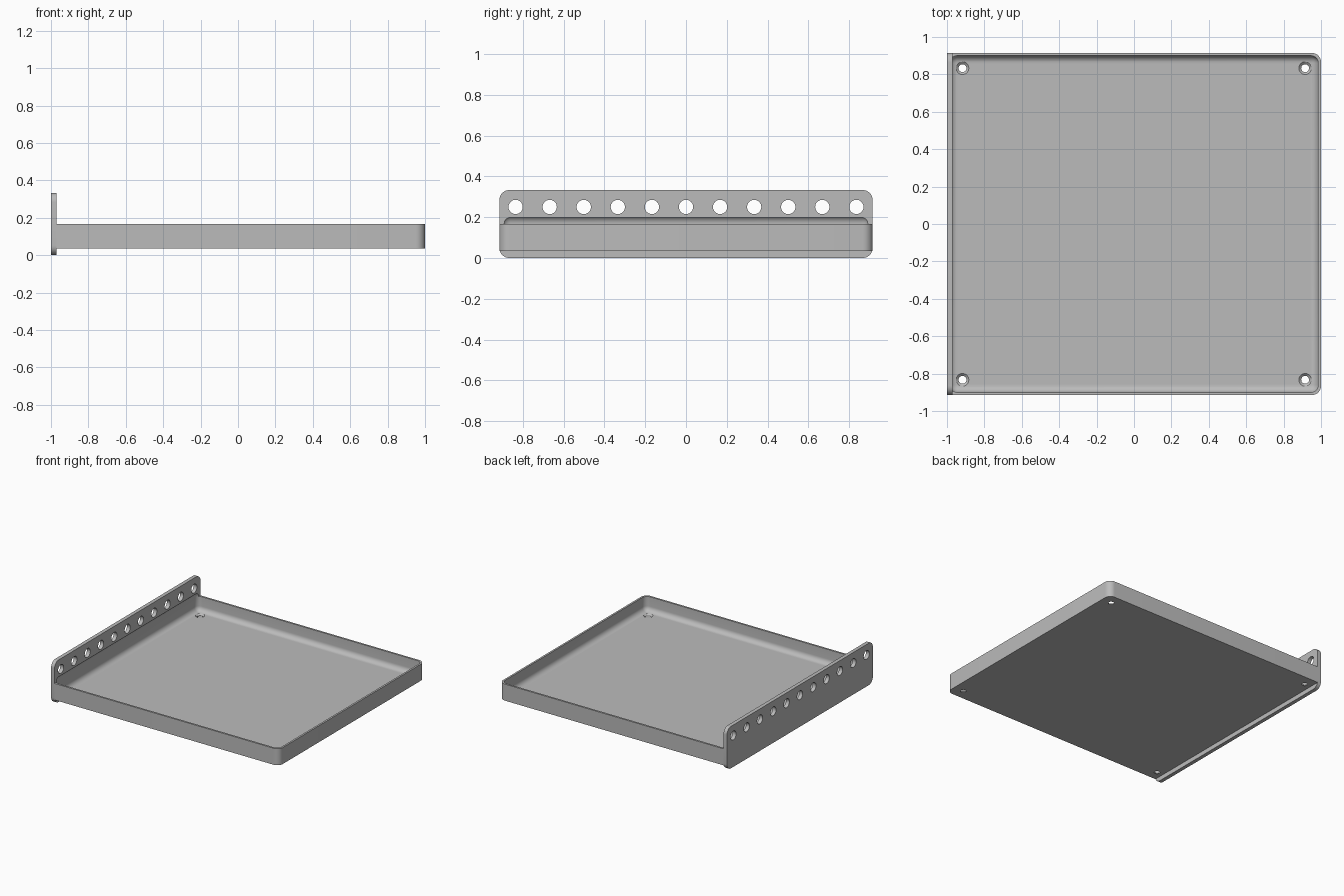
import bpy
import bmesh
from math import pi, radians
from mathutils import Matrix, Vector

if "Cube" in bpy.data.objects:
    bpy.data.objects.remove(bpy.data.objects["Cube"])

grey = bpy.data.materials.new("plain grey")
grey.use_nodes = True
grey.diffuse_color = (0.5, 0.5, 0.5, 1)
grey.node_tree.nodes["Principled BSDF"].inputs["Base Color"].default_value = (0.5, 0.5, 0.5, 1)


def finish(name, bm):
    """Turn a bmesh into a grey object."""
    bmesh.ops.recalc_face_normals(bm, faces=bm.faces)
    mesh = bpy.data.meshes.new(name)
    bm.to_mesh(mesh)
    bm.free()
    mesh.materials.append(grey)
    obj = bpy.data.objects.new(name, mesh)
    bpy.context.collection.objects.link(obj)
    return obj


def rounded_box(name, low, high, radius, pick):
    """Box between two corners; edges chosen by pick(direction, middle) are rounded."""
    low, high = Vector(low), Vector(high)
    bm = bmesh.new()
    bmesh.ops.create_cube(bm, size=1)
    bmesh.ops.scale(bm, vec=high - low, verts=bm.verts)
    bmesh.ops.translate(bm, vec=(low + high) / 2, verts=bm.verts)
    edges = []
    for e in bm.edges:
        a, b = e.verts[0].co, e.verts[1].co
        if pick((b - a).normalized(), (a + b) / 2):
            edges.append(e)
    bmesh.ops.bevel(bm, geom=edges, offset=radius, segments=8, profile=0.5, affect='EDGES')
    return finish(name, bm)


def drills(name, centres, r1, r2, depth, turn=Matrix()):
    """A set of matching round cutters."""
    bm = bmesh.new()
    for c in centres:
        bmesh.ops.create_cone(bm, cap_ends=True, segments=32, radius1=r1, radius2=r2,
                              depth=depth, matrix=Matrix.Translation(c) @ turn)
    return finish(name, bm)


def cut(target, cutter):
    mod = target.modifiers.new("cut", 'BOOLEAN')
    mod.operation = 'DIFFERENCE'
    mod.solver = 'EXACT'
    mod.object = cutter
    bpy.context.view_layer.objects.active = target
    bpy.ops.object.modifier_apply(modifier=mod.name)


# Tray body, with the two far upright corners rounded
tray = rounded_box("tray", (-0.97, -0.915, 0.035), (1, 0.915, 0.166), 0.05,
                   lambda d, m: abs(d.z) > 0.9 and m.x > 0)

# Upright mounting plate, rounded in outline
plate = rounded_box("mounting_plate", (-1, -0.915, 0), (-0.97, 0.915, 0.333), 0.05,
                    lambda d, m: abs(d.x) > 0.9)

# Soft-edged hollow that scoops out the tray and slightly into the plate
hollow = rounded_box("hollow_cutter", (-0.985, -0.9, 0.051), (0.985, 0.9, 0.208), 0.04,
                     lambda d, m: True)

# Row of holes along the plate
row = drills("plate_hole_cutter", [(-0.985, i * 0.167, 0.25) for i in range(-5, 6)],
             0.035, 0.035, 0.1, Matrix.Rotation(pi / 2, 4, 'Y'))

# Countersunk screw holes in the tray corners
corners = [(x, y) for x in (-0.917, 0.915) for y in (-0.833, 0.833)]
shafts = drills("screw_hole_cutter", [(x, y, 0.04) for x, y in corners], 0.021, 0.021, 0.06)
sinks = drills("countersink_cutter", [(x, y, 0.046) for x, y in corners], 0.021, 0.035, 0.012)

for target, cutters in ((tray, (hollow, shafts, sinks)), (plate, (hollow, row))):
    for cutter in cutters:
        cut(target, cutter)

for cutter in (hollow, row, shafts, sinks):
    bpy.data.objects.remove(cutter)

for obj in (tray, plate):
    bpy.ops.object.select_all(action='DESELECT')
    obj.select_set(True)
    bpy.context.view_layer.objects.active = obj
    bpy.ops.object.shade_smooth_by_angle(angle=radians(30))
